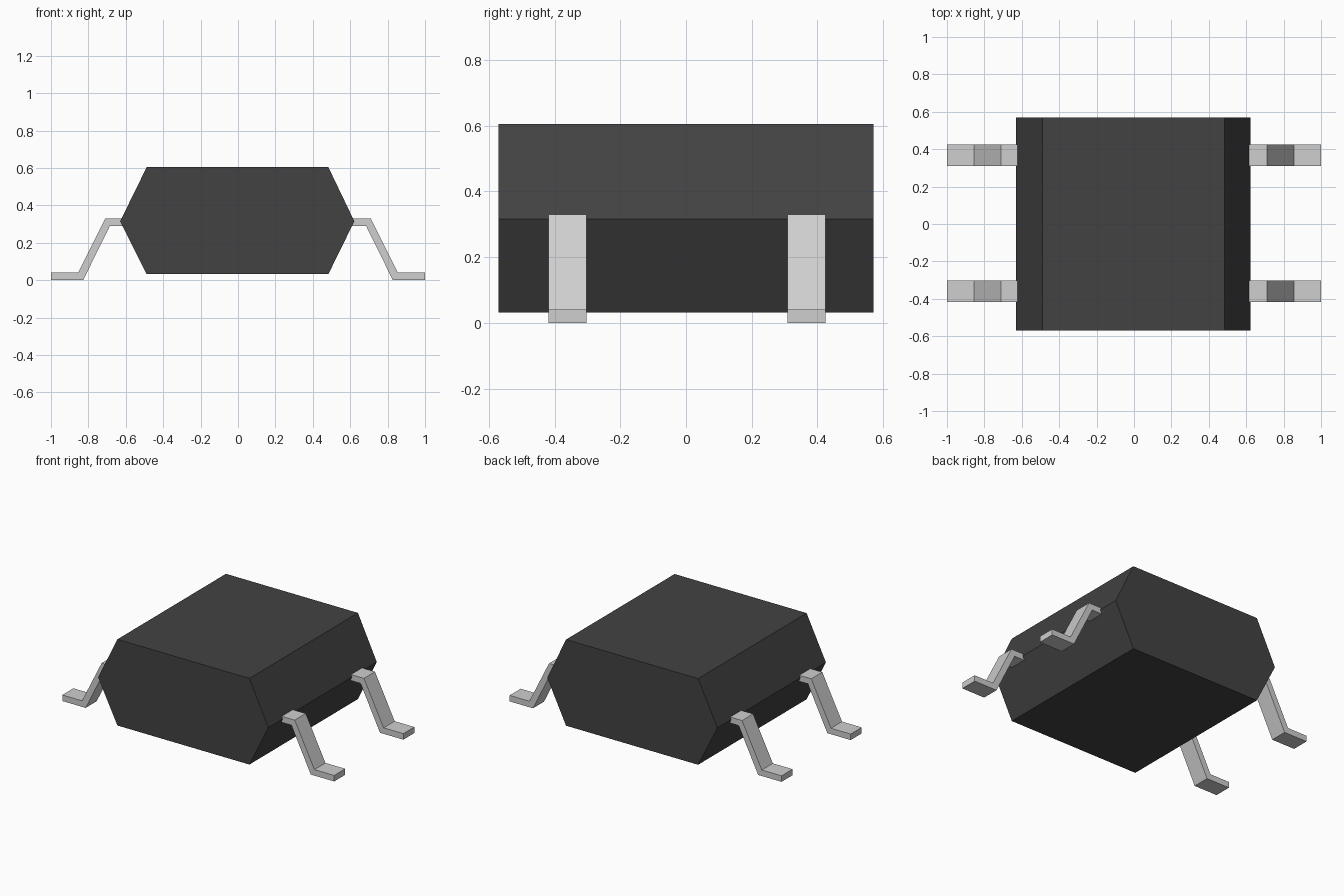
import bpy
import bmesh

cube = bpy.data.objects.get("Cube")
if cube:
    bpy.data.objects.remove(cube, do_unlink=True)


def make_material(name, value, metallic=0.0):
    mat = bpy.data.materials.new(name)
    mat.use_nodes = True
    color = (value, value, value, 1)
    mat.diffuse_color = color
    mat.node_tree.nodes["Principled BSDF"].inputs["Base Color"].default_value = color
    return mat


def extrude_profile(name, profile, y0, y1, mat):
    """Extrude an XZ outline from y0 to y1 into a closed solid."""
    bm = bmesh.new()
    face = bm.faces.new([bm.verts.new((x, y0, z)) for x, z in profile])
    new = bmesh.ops.extrude_face_region(bm, geom=[face])["geom"]
    verts = [v for v in new if isinstance(v, bmesh.types.BMVert)]
    bmesh.ops.translate(bm, verts=verts, vec=(0, y1 - y0, 0))
    bmesh.ops.recalc_face_normals(bm, faces=bm.faces)
    mesh = bpy.data.meshes.new(name)
    bm.to_mesh(mesh)
    bm.free()
    mesh.materials.append(mat)
    obj = bpy.data.objects.new(name, mesh)
    bpy.context.collection.objects.link(obj)
    return obj


plastic = make_material("black plastic", 0.055)
metal = make_material("light grey metal", 0.62)

# Six-sided moulded body, widest at mid height
body = [(-0.63, 0.315), (-0.488, 0.605), (0.483, 0.605),
        (0.622, 0.315), (0.483, 0.032), (-0.488, 0.032)]
extrude_profile("body", body, -0.57, 0.57, plastic)

# Four bent leads, two on each side, with their inner ends inside the body
lead = [(0.605, 0.333), (0.71, 0.333), (0.855, 0.043), (1.0, 0.043),
        (1.0, 0.003), (0.828, 0.003), (0.685, 0.293), (0.605, 0.293)]
for end, y in (("front", -0.36), ("back", 0.367)):
    for side, sign in (("left", 1), ("right", -1)):
        outline = [(sign * x, z - 0.003) for x, z in lead]
        extrude_profile(f"{end}_{side}_lead", outline, y - 0.058, y + 0.058, metal)
